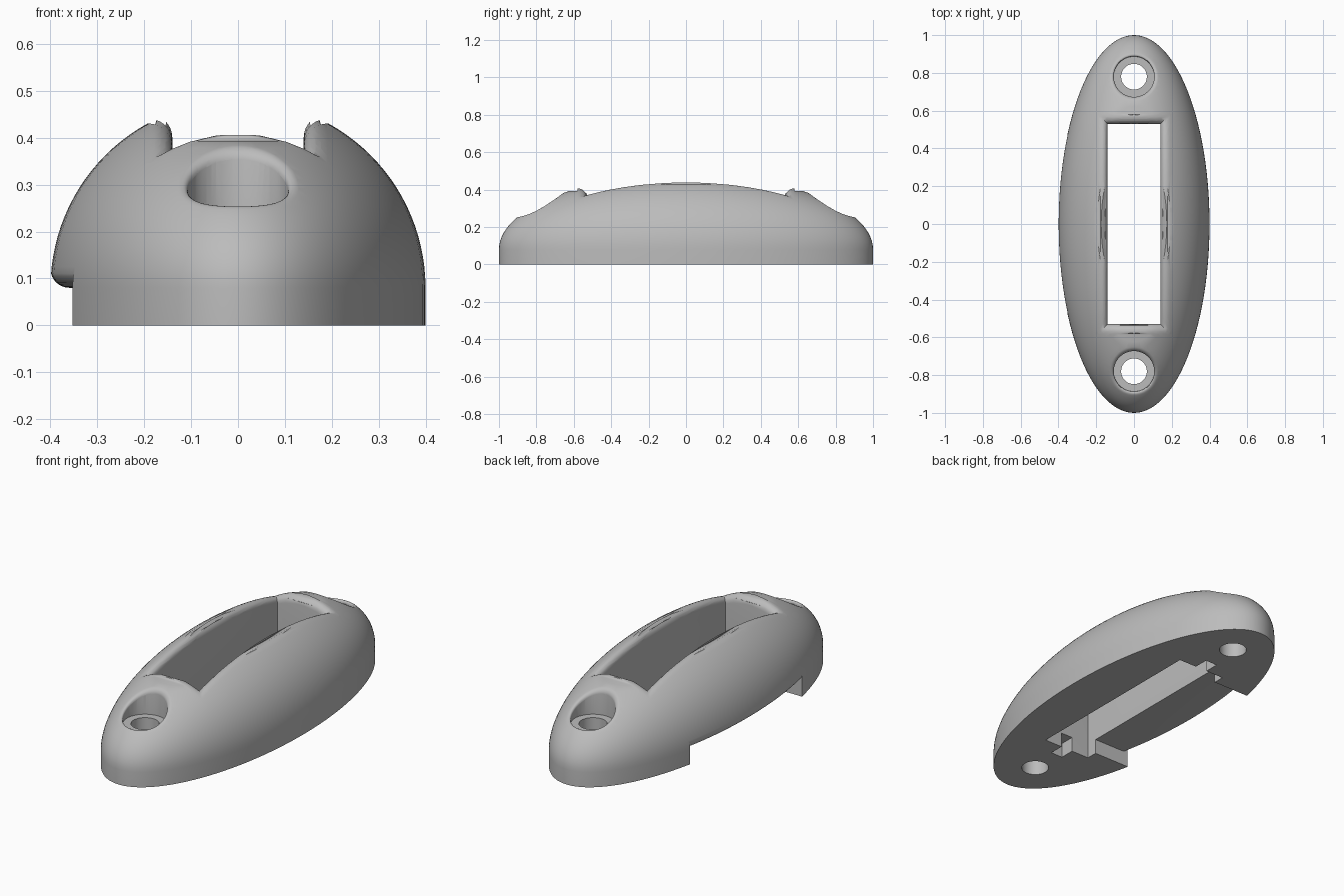
import bpy, bmesh, math
from mathutils import Vector
from mathutils.geometry import delaunay_2d_cdt

if "Cube" in bpy.data.objects:
    bpy.data.objects.remove(bpy.data.objects["Cube"])

A, B, Z0 = 0.40, 1.0, 0.08          # oval half width, half length, height of straight skirt
SX, SY, SR = 0.14, 0.53, 0.05       # slot half sizes and lip radius
HY, HR, HF = 0.78, 0.107, 0.022     # screw seat position, radius, lip radius

grey = bpy.data.materials.new("grey")
grey.diffuse_color = (0.5, 0.5, 0.5, 1)
grey.use_nodes = True
grey.node_tree.nodes["Principled BSDF"].inputs["Base Color"].default_value = grey.diffuse_color


def drop(d, r):
    """How far a rounded lip falls at distance d from its edge."""
    d = min(max(d, 0), r)
    return r - math.sqrt(max(0, r * r - (r - d) ** 2))


def height(x, y):
    z = Z0 + 0.4 * math.sqrt(max(0, 1 - (x / A) ** 2 - (y / B) ** 2))
    z -= drop(max(abs(x) - SX, abs(y) - SY), SR)
    z -= drop(math.hypot(x, abs(y) - HY) - HR, HF)
    return max(z, Z0)


def finish(name, bm):
    bmesh.ops.recalc_face_normals(bm, faces=bm.faces)
    me = bpy.data.meshes.new(name)
    bm.to_mesh(me)
    bm.free()
    ob = bpy.data.objects.new(name, me)
    bpy.context.collection.objects.link(ob)
    return ob


# Plan layout of the dome: oval rings, slot lip rings, screw seat lip rings
pts, edges = [], []


def loop(points):
    n = len(pts)
    pts.extend(Vector(p) for p in points)
    edges.extend((n + i, n + (i + 1) % len(points)) for i in range(len(points)))


def oval(cx, cy, rx, ry, n):
    loop([(cx + rx * math.cos(2 * math.pi * i / n), cy + ry * math.sin(2 * math.pi * i / n))
          for i in range(n)])


for k in range(1, 29):
    s = math.sin(k * math.pi / 56)
    oval(0, 0, A * s, B * s, 112)
for k in range(7):
    f = 1 - math.cos(k * math.pi / 12)
    x, y = SX + SR * f, SY + SR * f
    loop([(x, y), (-x, y), (-x, -y), (x, -y)])
    for side in (-1, 1):
        r = HR + HF * f
        oval(0, side * HY, r, r, 56)

# Dome surface, extruded down to a flat base
verts, _, faces, *_ = delaunay_2d_cdt(pts, edges, [], 0, 1e-4)
bm = bmesh.new()
vs = [bm.verts.new((p.x, p.y, height(p.x, p.y))) for p in verts]
for f in faces:
    bm.faces.new([vs[i] for i in f])
rim = [e for e in bm.edges if e.is_boundary]
skirt = bmesh.ops.extrude_edge_only(bm, edges=rim)["geom"]
for v in skirt:
    if isinstance(v, bmesh.types.BMVert):
        v.co.z = 0
bmesh.ops.contextual_create(bm, geom=[e for e in bm.edges if e.is_boundary])
body = finish("oval_cover", bm)
body.data.materials.append(grey)


# Cutters
def box(name, hx, hy, z1, z2):
    bm = bmesh.new()
    bmesh.ops.create_cube(bm, size=1)
    for v in bm.verts:
        v.co = (v.co.x * 2 * hx, v.co.y * 2 * hy, z1 if v.co.z < 0 else z2)
    return finish(name, bm)


def cylinder(name, y, r, z1, z2):
    bm = bmesh.new()
    bmesh.ops.create_cone(bm, cap_ends=True, segments=56, radius1=r, radius2=r, depth=1)
    for v in bm.verts:
        v.co = (v.co.x, v.co.y + y, z1 if v.co.z < 0 else z2)
    return finish(name, bm)


def side_notch(name):
    """Opening under one long side, leaving a rounded lower lip."""
    bm, rows, r, hy = bmesh.new(), [], 0.04, 0.47
    for j in range(33):
        y = -hy + 2 * hy * j / 32
        xe = -A * math.sqrt(1 - (y / B) ** 2)
        prof = [(0, -0.1), (0, 0.08)]
        for k in range(9):
            a = k * math.pi / 16
            prof.append((xe + r * (1 - math.sin(a)), 0.08 + r * (1 - math.cos(a))))
        prof += [(-0.6, 0.08 + r), (-0.6, -0.1)]
        rows.append([bm.verts.new((x, y, z)) for x, z in prof])
    n = len(rows[0])
    for a, b in zip(rows, rows[1:]):
        for i in range(n):
            bm.faces.new((a[i], a[(i + 1) % n], b[(i + 1) % n], b[i]))
    bm.faces.new(rows[0])
    bm.faces.new(rows[-1])
    return finish(name, bm)


cutters = [box("slot_cutter", SX, SY, -0.1, 0.7),
           box("end_groove_cutter", 0.035, 0.61, -0.1, 0.08),
           side_notch("side_notch_cutter")]
for side in (-1, 1):
    cutters.append(cylinder("screw_hole_cutter", side * HY, 0.068, -0.1, 0.6))
    cutters.append(cylinder("screw_seat_cutter", side * HY, HR, 0.24, 0.7))

for c in cutters:
    c.hide_render = True
    m = body.modifiers.new(c.name, 'BOOLEAN')
    m.operation, m.solver, m.object = 'DIFFERENCE', 'EXACT', c

# Bake the cuts, drop the cutters and smooth the rounded surfaces
bpy.context.view_layer.objects.active = body
body.select_set(True)
for m in list(body.modifiers):
    bpy.ops.object.modifier_apply(modifier=m.name)
for c in cutters:
    bpy.data.objects.remove(c)
bpy.ops.object.shade_smooth_by_angle(angle=math.radians(32))
